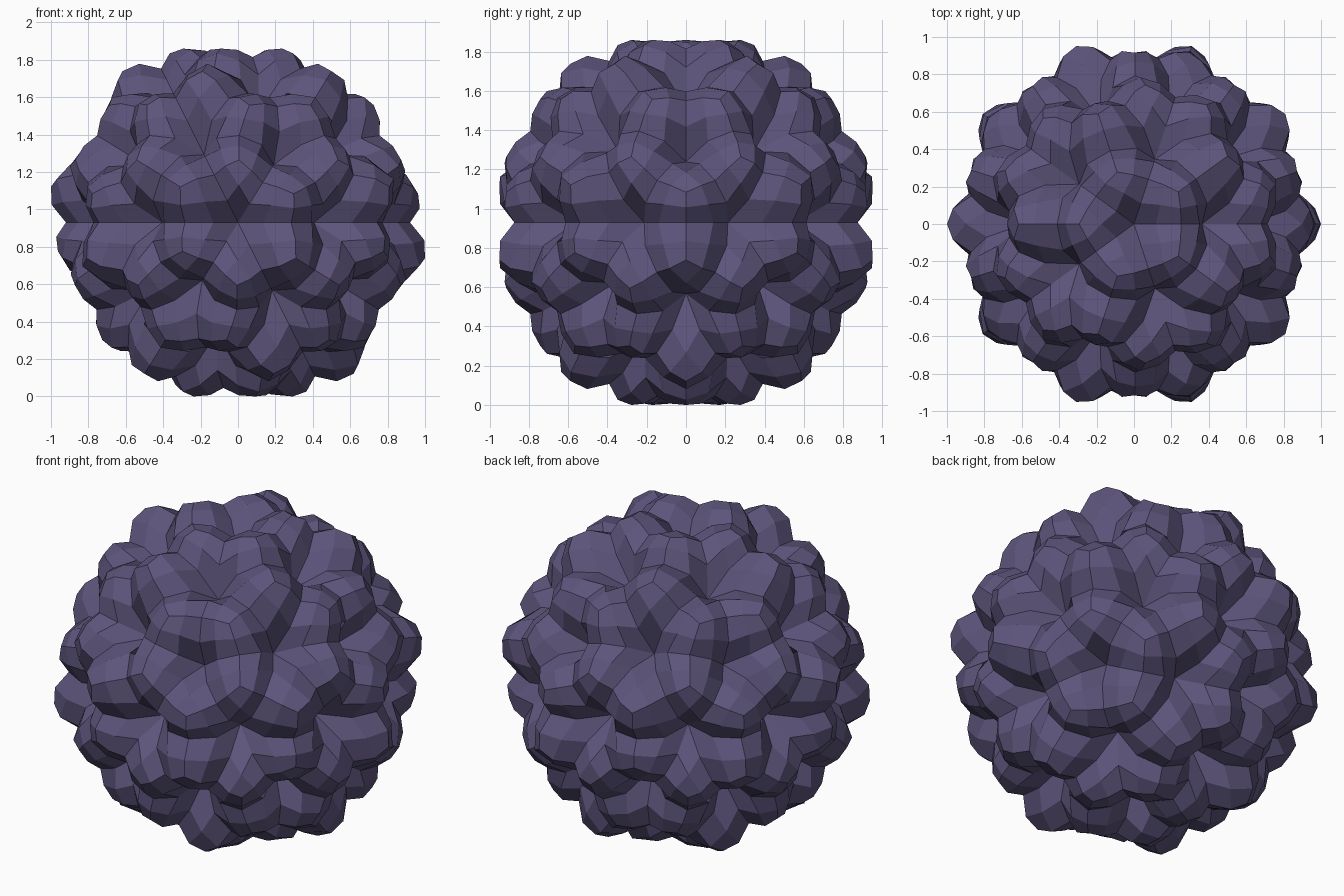
import bpy, bmesh

if "Cube" in bpy.data.objects:
    bpy.data.objects.remove(bpy.data.objects["Cube"])

PIT = 0.69                 # radius where the lumps meet in a point
RIDGE_QUARTER = 0.865      # radius along the creases
RIDGE_MIDDLE = 0.92


def is_pole(v):
    return len(v.link_edges) == 5


# 80-sided ball that sets out the lumps
base = bmesh.new()
bmesh.ops.create_icosphere(base, subdivisions=2, radius=1)

# Each triangle becomes a domed lump of 12 quads around a central tip
bm = bmesh.new()
for face in base.faces:
    c = list(face.verts)
    corner_lump = any(is_pole(v) for v in c)

    def point(weights, r):
        d = sum((v.co * k for v, k in zip(c[1:], weights[1:])), c[0].co * weights[0])
        return bm.verts.new(d.normalized() * r)

    def along(i, j, t, r):
        w = [0, 0, 0]
        w[i], w[j] = 1 - t, t
        return point(w, r)

    tip = point((1, 1, 1), 0.975 if corner_lump else 1.018)
    pit, near, mid, far, spoke, pad = [], [], [], [], [], []
    for k in range(3):
        n, o = (k + 1) % 3, (k + 2) % 3
        pit.append(along(k, n, 0, PIT))
        near.append(along(k, n, 0.25, RIDGE_QUARTER))
        mid.append(along(k, n, 0.5, RIDGE_MIDDLE))
        far.append(along(k, n, 0.75, RIDGE_QUARTER))
        w = [5, 5, 5]
        w[o] = 2
        outer = is_pole(c[o])
        spoke.append(point(w, (0.975 if outer else 0.96) if corner_lump else 1.0))
        w = [5, 5, 5]
        w[k] = 14
        pad.append(point(w, 0.935 if corner_lump else 0.95))
    for k in range(3):
        p = (k + 2) % 3
        bm.faces.new((pit[k], near[k], pad[k], far[p]))
        bm.faces.new((near[k], mid[k], spoke[k], pad[k]))
        bm.faces.new((pad[k], spoke[k], tip, spoke[p]))
        bm.faces.new((far[p], pad[k], spoke[p], mid[p]))
base.free()
bmesh.ops.remove_doubles(bm, verts=bm.verts, dist=0.001)
bmesh.ops.recalc_face_normals(bm, faces=bm.faces)

# Rest the cluster on the ground
low = min(v.co.z for v in bm.verts)
bmesh.ops.translate(bm, verts=bm.verts, vec=(0, 0, -low))

mesh = bpy.data.meshes.new("lumpy_cluster")
bm.to_mesh(mesh)
bm.free()
cluster = bpy.data.objects.new("lumpy_cluster", mesh)
bpy.context.collection.objects.link(cluster)

# Dusky purple surface
mat = bpy.data.materials.new("dusky_purple")
mat.diffuse_color = (0.11, 0.09, 0.2, 1)
mat.use_nodes = True
mat.node_tree.nodes["Principled BSDF"].inputs["Base Color"].default_value = mat.diffuse_color
mesh.materials.append(mat)
